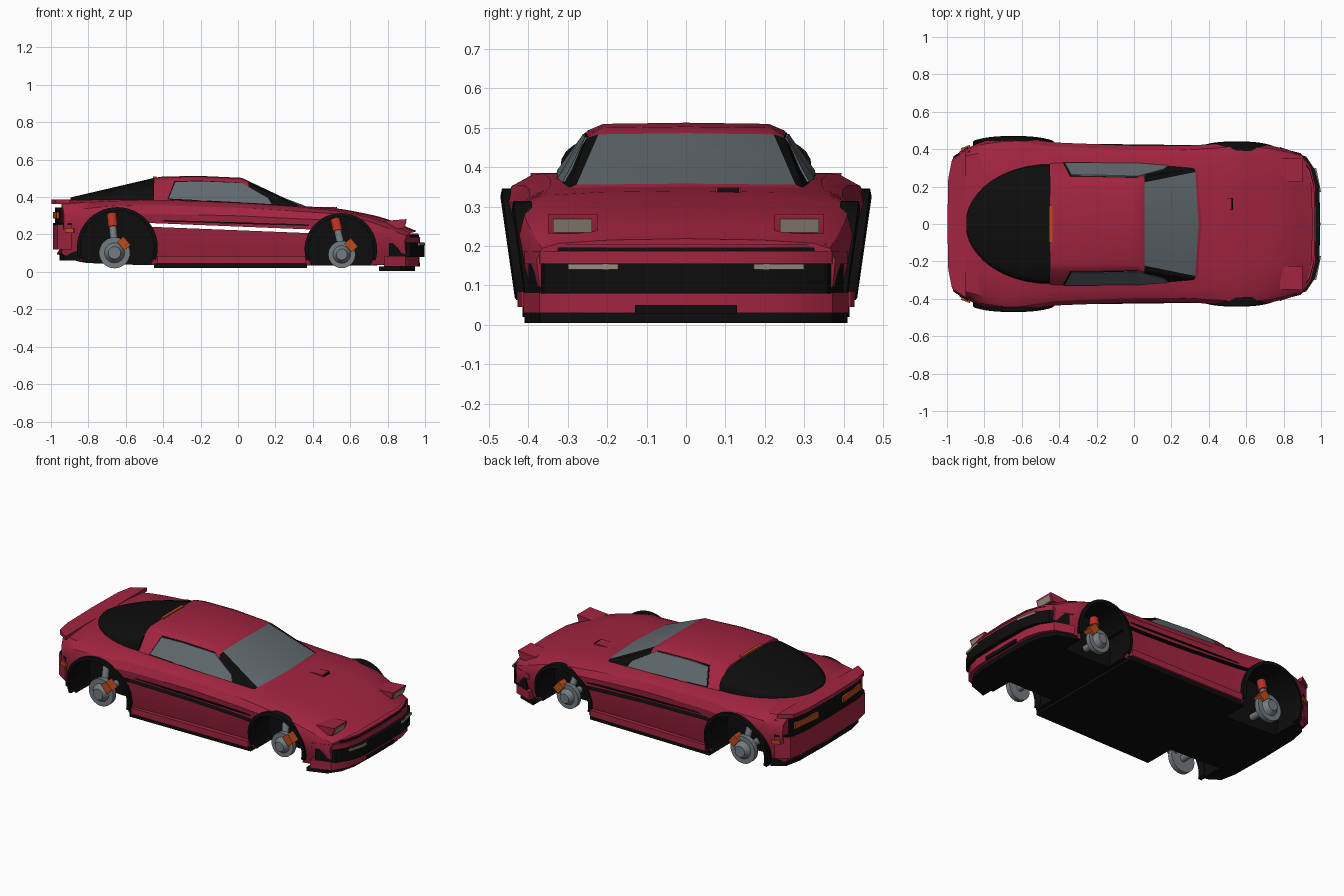
import bpy, bmesh, math
from mathutils import Matrix, Vector

cube = bpy.data.objects.get("Cube")
if cube:
    bpy.data.objects.remove(cube)

def material(name, rgb):
    m = bpy.data.materials.new(name)
    m.use_nodes = True
    m.diffuse_color = (*rgb, 1)
    m.node_tree.nodes["Principled BSDF"].inputs["Base Color"].default_value = (*rgb, 1)
    return m

RED = material("crimson_paint", (0.36, 0.018, 0.05))
BLACK = material("black_trim", (0.004, 0.004, 0.004))
GLASS = material("grey_glass", (0.12, 0.145, 0.16))
METAL = material("brake_metal", (0.17, 0.2, 0.22))
LENS = material("beige_lens", (0.3, 0.25, 0.2))
ORANGE = material("orange_lamp", (0.5, 0.07, 0.01))
SPRING = material("red_spring", (0.5, 0.03, 0.015))
made = []

def finish(name, bm, mats, rule=None):
    bmesh.ops.recalc_face_normals(bm, faces=bm.faces[:])
    if rule:
        for f in bm.faces:
            f.material_index = rule(f.calc_center_median(), f.normal)
    me = bpy.data.meshes.new(name)
    bm.to_mesh(me)
    bm.free()
    for m in mats:
        me.materials.append(m)
    ob = bpy.data.objects.new(name, me)
    bpy.context.collection.objects.link(ob)
    made.append(ob)
    return ob

def loft(name, rings, mats, rule=None):
    """Skin closed rings and cap both ends."""
    bm = bmesh.new()
    rows = [[bm.verts.new(p) for p in r] for r in rings]
    n = len(rows[0])
    for a, b in zip(rows, rows[1:]):
        for i in range(n):
            j = (i + 1) % n
            bm.faces.new((a[i], a[j], b[j], b[i]))
    bm.faces.new(rows[0][::-1])
    bm.faces.new(rows[-1])
    return finish(name, bm, mats, rule)

def mirrored(half):
    """Close a half section, given from bottom centre to top centre."""
    return half + [(-y, z) for y, z in half[-2:0:-1]]

def box(name, loc, size, mat, rz=0, ry=0):
    bm = bmesh.new()
    bmesh.ops.create_cube(bm, size=1, matrix=Matrix.Translation(loc) @ Matrix.Rotation(rz, 4, "Z")
                          @ Matrix.Rotation(ry, 4, "Y") @ Matrix.Diagonal((*size, 1)))
    return finish(name, bm, [mat])

def rod(name, a, b, r1, r2, mat, seg=24):
    a, b = Vector(a), Vector(b)
    d = b - a
    m = Matrix.Translation((a + b) / 2) @ d.to_track_quat("Z", "Y").to_matrix().to_4x4()
    bm = bmesh.new()
    bmesh.ops.create_cone(bm, cap_ends=True, segments=seg, radius1=r1, radius2=r2,
                          depth=d.length, matrix=m)
    return finish(name, bm, [mat])

def slab(name, half, z0, z1, mat, dx=0, dy=0):
    """Flat layer from half a plan outline, mirrored across the car."""
    plan = [(x + dx, y + dy if y else 0) for x, y in half]
    plan = plan + [(x, -y) for x, y in plan[::-1] if y]
    return loft(name, [[(x, y, z) for x, y in plan] for z in (z0, z1)], [mat])

def sample(table, x):
    for a, b in zip(table, table[1:]):
        if x <= b[0]:
            t = max(0, (x - a[0]) / (b[0] - a[0]))
            return [p + (q - p) * t for p, q in zip(a[1:], b[1:])]
    return list(table[-1][1:])

# Body shell: x, half width, bottom, waist, shoulder width, shoulder height, deck
BODY = [(-0.97, .385, .10, .26, .35, .365, .385), (-0.85, .44, .05, .29, .38, .37, .39),
        (-0.65, .468, .04, .31, .395, .38, .39), (-0.42, .435, .035, .31, .36, .385, .39),
        (0.0, .42, .035, .30, .345, .37, .375), (0.3, .42, .035, .285, .345, .35, .355),
        (0.55, .435, .035, .275, .365, .325, .338), (0.75, .425, .035, .23, .36, .285, .298),
        (0.88, .40, .04, .19, .34, .245, .255), (0.955, .375, .05, .16, .32, .20, .212)]

def body_ring(x):
    taps = [sample(BODY, x + d * .02) for d in (-2, -1, 0, 1, 2)]
    w, zb, zm, ws, zs, zc = [sum(c) / 5 for c in zip(*taps)]
    half = [(0, zb), (.90 * w, zb), (.94 * w, zb + .05), (.98 * w, zm - .07), (w, zm),
            ((w + ws) / 2 + .014, (zm + zs) / 2 + .008), (ws, zs),
            (ws * .6, zs + .7 * (zc - zs)), (0, zc)]
    nose, tail = max(0, (x - .6) / .4), max(0, (-x - .75) / .25)
    return [(x + (tail * .05 - nose * .09) * (abs(y) / .4) ** 4, y, z) for y, z in mirrored(half)]

N = 48
body = loft("body_shell", [body_ring(-.97 + 1.925 * i / N) for i in range(N + 1)], [RED, BLACK],
            lambda c, n: int(n.z < -.7))

# Wheel wells and the side slot, cut out of the shell
ARCHES = [("rear", -.645, .13, .2, .471), ("front", .55, .12, .178, .442)]
cutters = [box("slot_cutter", (-.04, 0, .234), (.88, 1.2, .02), RED, ry=.04)]
for _, x, z, r, _ in ARCHES:
    for s in (1, -1):
        cutters.append(rod("well_cutter", (x, s * .24, z), (x, s * .7, z), r, r, RED, 48))
for c in cutters:
    c.hide_render = True
    c.data.materials.append(BLACK)
    for p in c.data.polygons:
        p.material_index = 1
    mod = body.modifiers.new("cut", "BOOLEAN")
    mod.operation, mod.solver, mod.object = "DIFFERENCE", "EXACT", c
bpy.context.view_layer.update()
dg = bpy.context.evaluated_depsgraph_get()
cut = bpy.data.meshes.new_from_object(body.evaluated_get(dg))
body.modifiers.clear()
body.data = cut
for c in cutters:
    made.remove(c)
    bpy.data.objects.remove(c)

# Cabin: x, base width, base height, roof edge width, roof width, roof height
CABIN = [(-.45, .335, .37, .25, .21, .503), (-.40, .338, .37, .25, .21, .51),
         (-.2, .34, .36, .25, .21, .513), (.02, .335, .35, .245, .215, .503),
         (.36, .31, .325, .305, .285, .342)]

def cabin_half(x):
    wb, zb, we, wt, zt = sample(CABIN, x)
    drop = .02 if x < .05 else .012
    return [(0, zb), (wb, zb), (we, zt - drop), (wt, zt - .003), (0, zt)]

def cabin_paint(c, n):
    if c.x < .05:
        return 0
    if n.z > .6 and abs(c.y) < .2 and c.x < .34:
        return 2
    return 1 if c.x < .33 else 0

xs = [-.45, -.43, -.4, -.3, -.2, -.1, 0, .02, .055, .15, .25, .325, .36]
loft("cabin", [[(x + (.02 * (1 - (y / .3) ** 2) if x > .3 else 0), y, z)
                for y, z in mirrored(cabin_half(x))] for x in xs], [RED, BLACK, GLASS], cabin_paint)

# Side windows laid on the sloping cabin sides, with a black surround
def side_plate(name, corners, mat, s, out):
    pts = []
    for x, z in corners:
        (y0, z0), (y1, z1) = cabin_half(x)[1:3]
        pts.append((x, y0 + (y1 - y0) * (z - z0) / (z1 - z0)))
        pts[-1] = (x, pts[-1][1], z)
    loft(name, [[(x, s * (y + o), z) for x, y, z in pts] for o in (-.002, out)], [mat])

for s, side in ((1, "left"), (-1, "right")):
    side_plate(f"{side}_window", [(-.37, .392), (-.335, .48), (-.2, .484), (.02, .475), (.02, .372)], GLASS, s, .006)
    side_plate(f"{side}_front_window", [(.02, .372), (.02, .475), (.16, .395), (.18, .362)], GLASS, s, .006)
    side_plate(f"{side}_window_frame", [(-.378, .387), (-.34, .486), (-.2, .488), (.02, .478), (.02, .366)], BLACK, s, .003)

# Rear hatch dome
def hatch_ring(t):
    x = -.45 - .445 * t
    w, h = .32 * math.sqrt(1 - t ** 2 * .98), .122 - .104 * t
    arc = [math.pi * i / 20 for i in range(21)]
    return [(x, w * math.cos(a), .38 + h * max(0, math.sin(a)) ** .6) for a in arc]

loft("rear_hatch", [hatch_ring(math.sin(i * math.pi / 24)) for i in range(13)], [BLACK])
box("high_stop_lamp", (-.445, 0, .503), (.018, .2, .016), ORANGE)

# Nose, built in layers over one plan outline
NOSE = [(.99, 0), (.985, .2), (.962, .29), (.915, .36), (.8, .4)]
for name, z0, z1, mat, dx, dy in (
        ("front_splitter", .005, .03, BLACK, -.045, .01), ("lower_lip", .03, .082, RED, -.02, .012),
        ("grille_band", .08, .156, BLACK, .006, 0), ("bumper_band", .155, .187, RED, -.016, .01),
        ("bumper_line", .187, .197, BLACK, -.022, .004), ("hood_edge", .196, .205, RED, -.024, -.005)):
    slab(name, NOSE, z0, z1, mat, dx, dy)
box("lower_intake", (.969, 0, .04), (.01, .26, .022), BLACK)

# Tail: lip, lamp panel, bumper
TAIL = [(-.99, 0), (-.985, .25), (-.965, .35), (-.89, .40)]
for name, z0, z1, mat, dx, dy in (
        ("tail_lip", .362, .386, RED, -.008, -.005), ("tail_panel", .262, .345, BLACK, .012, -.008),
        ("rear_bumper", .12, .25, RED, 0, .012), ("rear_bumper_line", .25, .262, BLACK, .002, .012),
        ("rear_valance", .06, .12, BLACK, .035, 0)):
    slab(name, TAIL, z0, z1, mat, dx, dy)

# Sills
slab("floor_sill", [(.37, .405), (-.45, .415)], .02, .046, BLACK)
slab("red_sill", [(.36, .418), (-.43, .428)], .046, .085, RED)

# Paired details
for s, side in ((1, "left"), (-1, "right")):
    box(f"{side}_tail_lamp", (-.974, s * .22, .303), (.012, .2, .036), ORANGE, s * -.1)
    box(f"{side}_fog_lamp", (.981, s * .235, .147), (.012, .13, .014), LENS, s * .2)
    box(f"{side}_side_marker", (-.9, s * .408, .222), (.05, .012, .022), ORANGE, s * .35)
    prof = [(.78, .272), (.9, .282), (.9, .276), (.885, .232), (.79, .23)]
    loft(f"{side}_popup_headlight", [[(x, s * y, z) for x, z in prof] for y in (.225, .35)], [RED])
    box(f"{side}_headlight_lens", (.893, s * .288, .253), (.006, .1, .036), LENS, ry=.33)
    box(f"{side}_body_line", (-.03, s * .422, .262), (.82, .008, .008), BLACK, s * -.012, .03)

    for place, x, z, r, y in ARCHES:
        # Black arch flare, leaning in toward the ground
        rings = []
        for i in range(33):
            a = math.radians(-18 + 216 * i / 32)
            ca, sa = math.cos(a), math.sin(a)
            lean = .14 * (z + r - (z + r * sa))
            rings.append([(x + ca * (r + d), s * (y - lean - inset), z + sa * (r + d))
                          for d, inset in ((-.004, 0), (.016, .004), (.016, .05), (-.004, .05))])
        loft(f"{side}_{place}_arch_flare", rings, [BLACK])
        # Brake disc, hub, caliper and strut
        bx, bz, br = (x - .015, .102, .083) if place == "rear" else (x + .005, .093, .073)
        Y = y - .08
        rod(f"{side}_{place}_brake_disc", (bx, s * (Y - .03), bz), (bx, s * Y, bz), br, br, METAL, 32)
        rod(f"{side}_{place}_hub", (bx, s * Y, bz), (bx, s * (Y + .03), bz), br * .65, br * .4, METAL)
        box(f"{side}_{place}_caliper", (bx + .05, s * (Y - .01), bz + .05), (.045, .055, .06), ORANGE, ry=-.7)
        top = (bx - .015 if place == "rear" else bx - .035, s * (Y - .09), z + r * .9)
        low = Vector((bx, s * (Y - .03), bz + .03))
        mid = low.lerp(Vector(top), .6)
        rod(f"{side}_{place}_strut", low, mid, .02, .02, METAL)
        rod(f"{side}_{place}_spring", mid, top, .026, .026, SPRING)
        rod(f"{side}_{place}_axle", (bx, s * .1, bz), (bx, s * Y, bz), .02, .02, METAL)

# Small hood scoop
scoop = [(.42, .345), (.52, .348), (.53, .335), (.42, .33)]
loft("hood_scoop", [[(x, y, z) for x, z in scoop] for y in (.075, .14)], [RED])
box("hood_scoop_mouth", (.527, .107, .341), (.006, .055, .01), BLACK)

for ob in bpy.context.selected_objects:
    ob.select_set(False)
for ob in made:
    ob.select_set(True)
bpy.context.view_layer.objects.active = body
bpy.ops.object.shade_smooth_by_angle(angle=math.radians(32))
